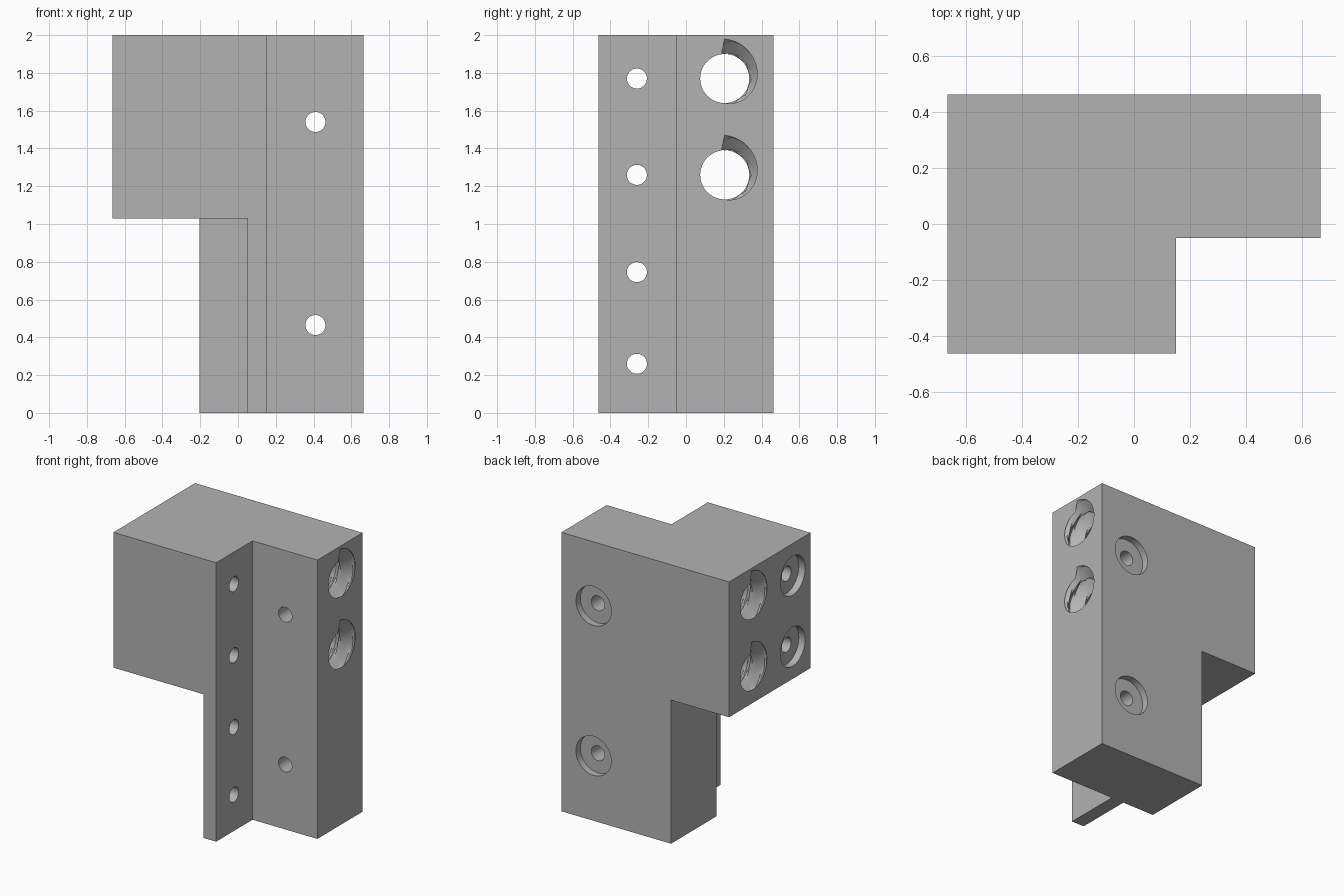
import bpy, bmesh, math
from mathutils import Matrix, Vector

cube = bpy.data.objects.get("Cube")
if cube:
    bpy.data.objects.remove(cube)

grey = bpy.data.materials.new("mid_grey")
grey.use_nodes = True
COLOUR = (0.45, 0.45, 0.45, 1)
grey.diffuse_color = COLOUR
grey.node_tree.nodes["Principled BSDF"].inputs["Base Color"].default_value = COLOUR


def make_object(name, bm):
    bmesh.ops.recalc_face_normals(bm, faces=bm.faces)
    mesh = bpy.data.meshes.new(name)
    bm.to_mesh(mesh)
    bm.free()
    mesh.materials.append(grey)
    obj = bpy.data.objects.new(name, mesh)
    bpy.context.collection.objects.link(obj)
    return obj


def box(name, low, high):
    bm = bmesh.new()
    low, high = Vector(low), Vector(high)
    size = Matrix.Diagonal((high - low).to_4d())
    bmesh.ops.create_cube(bm, size=1, matrix=Matrix.Translation((low + high) / 2) @ size)
    return make_object(name, bm)


def cylinder(name, start, end, radius):
    start, end = Vector(start), Vector(end)
    axis = end - start
    turn = axis.to_track_quat("Z", "Y").to_matrix().to_4x4()
    bm = bmesh.new()
    bmesh.ops.create_cone(bm, cap_ends=True, segments=48, radius1=radius, radius2=radius,
                          depth=axis.length, matrix=Matrix.Translation((start + end) / 2) @ turn)
    return make_object(name, bm)


def threaded_rod(name, y, z, half, minor, depth, turns, sides=48, steps=10):
    """Solid with a helical V ridge, whose ridge runs out over half a turn at both ends."""
    bm = bmesh.new()
    count = turns * steps
    stations = [-half - 0.03] + [half * (2 * i / count - 1) for i in range(count + 1)] + [half + 0.03]
    rings = []
    for x in stations:
        at_end = abs(x) > half - 0.001
        ring = []
        for k in range(sides):
            a = 2 * math.pi * k / sides
            turn = k / sides + (max(-half, min(half, x)) - half) * turns / (2 * half)
            ridge = abs(2 * (turn % 1) - 1)
            if at_end and math.sin(a) * x < -0.001:
                ridge = 0
            r = minor + depth * ridge
            ring.append(bm.verts.new((x, y + r * math.sin(a), z + r * math.cos(a))))
        rings.append(ring)
    for p, q in zip(rings, rings[1:]):
        for k in range(sides):
            n = (k + 1) % sides
            bm.faces.new((p[k], p[n], q[n]))
            bm.faces.new((p[k], q[n], q[k]))
    bm.faces.new(rings[0])
    bm.faces.new(rings[-1])
    return make_object(name, bm)


def cut(body, cutter):
    mod = body.modifiers.new("cut", "BOOLEAN")
    mod.operation = "DIFFERENCE"
    mod.solver = "EXACT"
    mod.object = cutter
    bpy.context.view_layer.objects.active = body
    bpy.ops.object.modifier_apply(modifier=mod.name)
    bpy.data.objects.remove(cutter)


# L-shaped block, extruded from its plan outline
W, D, H = 0.665, 0.462, 2.0
INNER_X, INNER_Y = 0.15, -0.05
bm = bmesh.new()
plan = [(-W, -D), (INNER_X, -D), (INNER_X, INNER_Y), (W, INNER_Y), (W, D), (-W, D)]
base = bm.faces.new([bm.verts.new((x, y, 0)) for x, y in plan])
top = bmesh.ops.extrude_face_region(bm, geom=[base])["geom"]
bmesh.ops.translate(bm, vec=(0, 0, H), verts=[v for v in top if isinstance(v, bmesh.types.BMVert)])
block = make_object("mounting_block", bm)

# Lower step, leaving a leg and a thin front flange
STEP = 1.03
cut(block, box("side_step", (-1, -1, -1), (-0.205, 1, STEP)))
cut(block, box("flange_step", (-1, -1, -1), (0.05, INNER_Y, STEP)))

# Screw holes across the flange, with counterbores on the upper pair
HOLE, BORE, SINK = 0.053, 0.14, 0.05
for z in (0.26, 0.745, 1.26, 1.77):
    cut(block, cylinder("flange_hole", (-1, -0.26, z), (0.4, -0.26, z), HOLE))
    if z > STEP:
        cut(block, cylinder("side_counterbore", (-1, -0.26, z), (SINK - W, -0.26, z), BORE))

# Counterbored screw holes from the back
for z in (0.465, 1.54):
    cut(block, cylinder("back_hole", (0.41, 1, z), (0.41, -0.3, z), HOLE))
    cut(block, cylinder("back_counterbore", (0.41, 1, z), (0.41, D - SINK, z), BORE))

# Large threaded holes through the upper part
for z in (1.26, 1.77):
    cut(block, threaded_rod("thread", 0.205, z, W, 0.13, 0.08, 10))

bpy.ops.object.select_all(action="DESELECT")
block.select_set(True)
bpy.context.view_layer.objects.active = block
bpy.ops.object.shade_smooth_by_angle(angle=math.radians(30))
